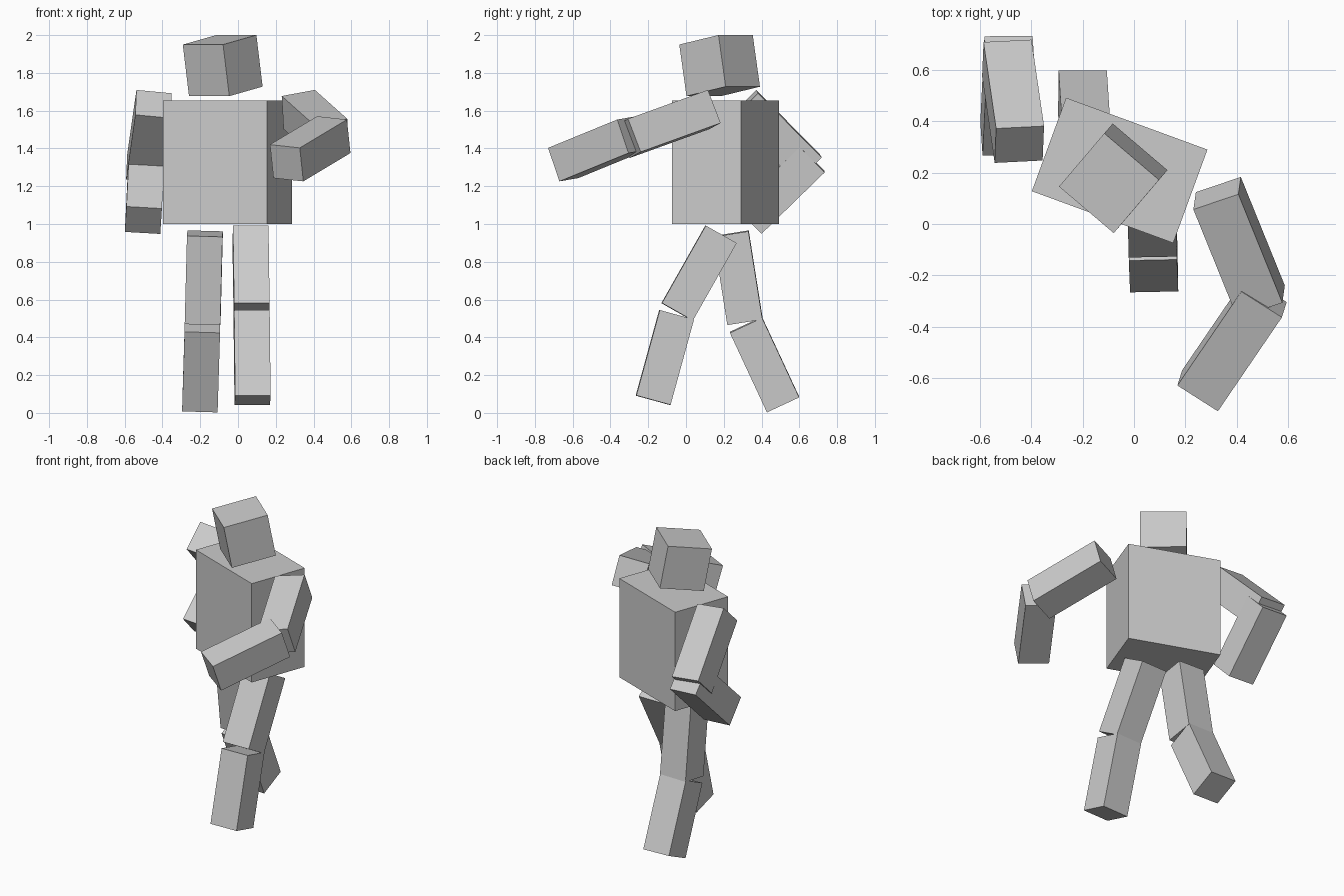
import bpy
import bmesh
from mathutils import Matrix, Vector

if "Cube" in bpy.data.objects:
    bpy.data.objects.remove(bpy.data.objects["Cube"])


def box(name, start, end, side, width=0.188, depth=0.188):
    """Box running from start to end; side gives the direction of its width."""
    start, end = Vector(start), Vector(end)
    axis = end - start
    length = axis.length
    z = axis.normalized()
    x = Vector(side)
    x = (x - z * x.dot(z)).normalized()
    y = z.cross(x)
    bm = bmesh.new()
    bmesh.ops.create_cube(bm, size=1.0)
    bmesh.ops.scale(bm, vec=(width, depth, length), verts=bm.verts)
    mesh = bpy.data.meshes.new(name)
    bm.to_mesh(mesh)
    bm.free()
    obj = bpy.data.objects.new(name, mesh)
    rot = Matrix((x, y, z)).transposed().to_4x4()
    obj.matrix_world = Matrix.Translation((start + end) / 2) @ rot
    bpy.context.collection.objects.link(obj)
    return obj


# Torso and head
box("torso", (-0.056, 0.209, 1.0), (-0.056, 0.209, 1.655),
    (0.551, -0.202, 0), 0.587, 0.388)
box("head", (-0.0645, 0.197, 1.702), (-0.0975, 0.159, 1.975),
    (0.214, -0.182, 0), 0.28, 0.277)

# Limbs: start centre, end centre, width direction
limbs = {
    "left_upper_leg": ((0.066, 0.185, 0.945), (0.072, -0.047, 0.535), (1, 0.02, 0.005)),
    "left_lower_leg": ((0.072, -0.050, 0.519), (0.077, -0.174, 0.067), (1, 0.02, 0.005)),
    "right_upper_leg": ((-0.175, 0.2385, 0.949), (-0.187, 0.3125, 0.482), (1, -0.01, -0.02)),
    "right_lower_leg": ((-0.188, 0.3175, 0.466), (-0.201, 0.5135, 0.045), (1, 0.0, -0.025)),
    "left_upper_arm": ((0.324, 0.12, 1.606), (0.4955, -0.303, 1.453), (0.179, 0.058, 0.032)),
    "left_lower_arm": ((0.507, -0.284, 1.473), (0.2575, -0.65, 1.323), (0.159, -0.10, -0.017)),
    "right_upper_arm": ((-0.447, 0.31, 1.635), (-0.496, 0.647, 1.294), (0.185, 0.008, -0.016)),
    "right_lower_arm": ((-0.485, 0.667, 1.345), (-0.501, 0.333, 1.02), (0.187, 0.0, -0.012)),
}
for name, (start, end, side) in limbs.items():
    box(name, start, end, side)
